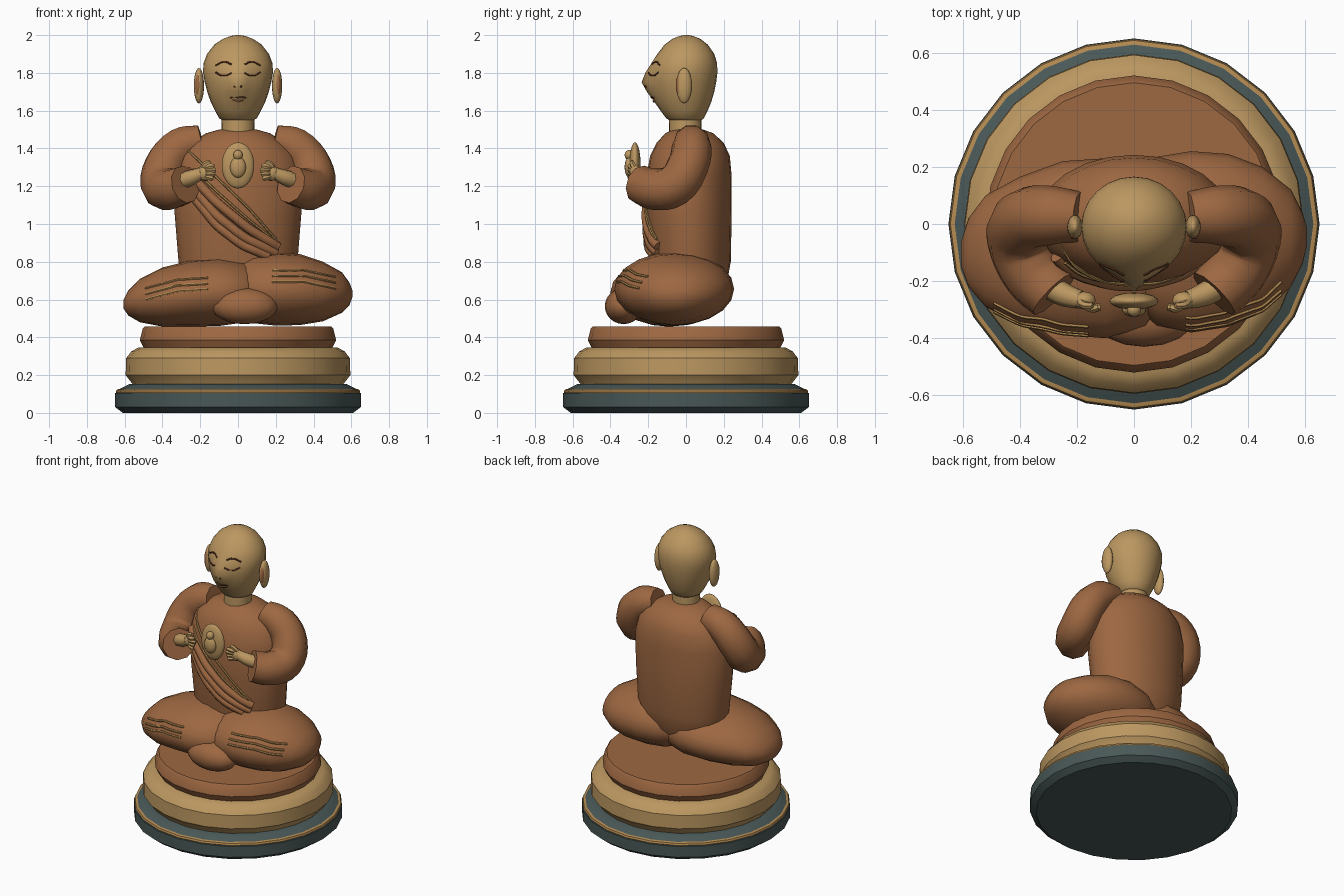
import bpy, bmesh, math
from mathutils import Vector
from mathutils.bvhtree import BVHTree

if "Cube" in bpy.data.objects:
    bpy.data.objects.remove(bpy.data.objects["Cube"])


def material(name, rgb):
    m = bpy.data.materials.new(name)
    m.diffuse_color = (*rgb, 1)
    m.use_nodes = True
    m.node_tree.nodes["Principled BSDF"].inputs["Base Color"].default_value = m.diffuse_color
    return m


SKIN = material("pale bronze", (0.50, 0.31, 0.118))
ROBE = material("robe brown", (0.34, 0.138, 0.054))
DARK = material("dark slate", (0.066, 0.098, 0.095))
GOLD = material("gold trim", (0.46, 0.26, 0.085))
LINE = material("dark brown", (0.11, 0.035, 0.015))


def add(name, mesh, mat, angle=50):
    mesh.materials.clear()
    mesh.materials.append(mat)
    mesh.polygons.foreach_set("use_smooth", [True] * len(mesh.polygons))
    mesh.set_sharp_from_angle(angle=math.radians(angle))
    ob = bpy.data.objects.new(name, mesh)
    bpy.context.collection.objects.link(ob)
    return ob


def loft(name, stations, mat, axis="z", sides=24, angle=50):
    """Ellipse rings along an axis: (position, a_min, a_max, b_min, b_max)."""
    bm = bmesh.new()
    rings = []
    for t, a0, a1, b0, b1 in stations:
        ring = []
        for k in range(sides):
            w = 2 * math.pi * k / sides
            a = (a0 + a1) / 2 + (a1 - a0) / 2 * math.cos(w)
            b = (b0 + b1) / 2 + (b1 - b0) / 2 * math.sin(w)
            ring.append(bm.verts.new((a, b, t) if axis == "z" else (t, a, b)))
        rings.append(ring)
    for r, s in zip(rings, rings[1:]):
        for k in range(sides):
            j = (k + 1) % sides
            bm.faces.new((r[k], r[j], s[j], s[k]))
    bm.faces.new(rings[0])
    bm.faces.new(rings[-1])
    bmesh.ops.recalc_face_normals(bm, faces=bm.faces)
    mesh = bpy.data.meshes.new(name)
    bm.to_mesh(mesh)
    bm.free()
    return add(name, mesh, mat, angle)


def disc(name, profile, mat):
    return loft(name, [(z, -r, r, -r, r) for z, r in profile], mat, angle=30)


def ball(name, c, r, mat, segs=16):
    bm = bmesh.new()
    bmesh.ops.create_uvsphere(bm, u_segments=segs, v_segments=segs * 3 // 4, radius=1)
    for v in bm.verts:
        v.co = Vector(c) + Vector([v.co[i] * r[i] for i in range(3)])
    mesh = bpy.data.meshes.new(name)
    bm.to_mesh(mesh)
    bm.free()
    return add(name, mesh, mat)


def tubes(name, paths, mat, res=2, steps=4):
    """Smooth tubes through (x, y, z, radius) points, one mesh."""
    cu = bpy.data.curves.new(name, "CURVE")
    cu.dimensions = "3D"
    cu.bevel_depth, cu.bevel_resolution = 1, res
    cu.resolution_u, cu.use_fill_caps = steps, True
    for path in paths:
        sp = cu.splines.new("BEZIER")
        sp.bezier_points.add(len(path) - 1)
        for p, (x, y, z, r) in zip(sp.bezier_points, path):
            p.co, p.radius = (x, y, z), r
            p.handle_left_type = p.handle_right_type = "AUTO"
    tmp = bpy.data.objects.new(name + "_curve", cu)
    bpy.context.collection.objects.link(tmp)
    dg = bpy.context.evaluated_depsgraph_get()
    mesh = bpy.data.meshes.new_from_object(tmp.evaluated_get(dg))
    bpy.data.objects.remove(tmp)
    mesh.name = name
    return add(name, mesh, mat)


def flip(path):
    return [(-p[0], *p[1:]) for p in path]


def on_front(ob, pts, r, lift=0.0, n=10):
    """Lay a polyline of (x, z) points on the front surface of an object."""
    me = ob.data
    tree = BVHTree.FromPolygons([v.co for v in me.vertices], [p.vertices for p in me.polygons])
    out = []
    for i in range(n + 1):
        u = i / n * (len(pts) - 1)
        k = min(int(u), len(pts) - 2)
        x, z = Vector(pts[k]).lerp(Vector(pts[k + 1]), u - k)
        hit = tree.ray_cast(Vector((x, -3, z)), Vector((0, 1, 0)))[0]
        if hit:
            out.append((x, hit.y - lift, z, r))
    return out


# pedestal
disc("base", [(0, .61), (.03, .65), (.104, .65), (.108, .638), (.125, .63), (.14, .60), (.152, .575)], DARK)
disc("base_trim", [(.104, .644), (.11, .647), (.122, .643), (.126, .632)], GOLD)
disc("pedestal", [(.14, .555), (.155, .56), (.20, .595), (.29, .592), (.325, .565), (.345, .53)], SKIN)
disc("cushion", [(.335, .495), (.385, .52), (.445, .505), (.457, .495)], ROBE)

# body
torso = loft("torso", [
    (.60, -.24, .24, -.12, .17), (.68, -.29, .29, -.17, .215), (.80, -.315, .315, -.19, .237),
    (1.05, -.335, .335, -.21, .242), (1.25, -.34, .34, -.21, .242), (1.36, -.31, .31, -.19, .232),
    (1.43, -.25, .25, -.155, .20), (1.48, -.17, .17, -.11, .145), (1.50, -.10, .10, -.07, .09)], ROBE)
left_leg = loft("left_leg", [
    (-.06, -.16, .14, .58, .74), (.0, -.29, .20, .51, .80), (.08, -.355, .235, .475, .835),
    (.20, -.38, .255, .462, .85), (.33, -.36, .245, .465, .84), (.45, -.31, .20, .485, .80),
    (.55, -.22, .12, .53, .745), (.59, -.14, .04, .57, .69), (.605, -.08, -.01, .61, .65)], ROBE, "x", 20)
right_leg = loft("right_leg", [
    (.12, -.25, .10, .54, .74), (.04, -.36, .18, .48, .80), (-.10, -.40, .23, .46, .82),
    (-.25, -.388, .22, .457, .807), (-.40, -.355, .165, .457, .77), (-.52, -.29, .10, .48, .71),
    (-.58, -.22, .02, .515, .65), (-.605, -.15, -.06, .55, .60)], ROBE, "x", 20)
ball("foot", (.035, -.33, .565), (.175, .10, .095), ROBE)

# sleeves, forearms and hands
sleeve = [(.19, .025, 1.44, .088), (.30, .03, 1.41, .105), (.385, .01, 1.31, .112),
          (.40, -.06, 1.205, .115), (.355, -.17, 1.185, .11), (.28, -.245, 1.21, .102)]
tubes("sleeves", [sleeve, flip(sleeve)], ROBE, res=3)
wrist = [(.31, -.21, 1.225, .045), (.25, -.245, 1.245, .042), (.19, -.265, 1.27, .033)]
tubes("forearms", [wrist, flip(wrist)], SKIN)
fingers = [[(.175, -.275, 1.27 + .014 * i, .017), (.145, -.295, 1.275 + .02 * i, .016),
            (.118 + .008 * abs(i - .5), -.29, 1.272 + .022 * i, .012)] for i in (-1.5, -.5, .5, 1.5)]
fingers.append([(.19, -.27, 1.29, .015), (.17, -.285, 1.32, .014), (.145, -.285, 1.328, .011)])
tubes("fingers", fingers + [flip(f) for f in fingers], SKIN, res=1, steps=3)
for s, side in ((1, "left"), (-1, "right")):
    ball(side + "_palm", (s * .175, -.268, 1.27), (.042, .032, .042), SKIN, 12)
    ball(side + "_ear", (s * .207, -.01, 1.732), (.027, .042, .094), SKIN)
    ball(side + "_ear_hollow", (s * .212, -.036, 1.735), (.014, .018, .058), ROBE, 12)

# draped sash and its seams
folds = [[(-.27, 1.28), (-.12, 1.12), (.05, .98), (.21, .88)],
         [(-.26, 1.22), (-.12, 1.05), (.03, .93), (.20, .845)],
         [(-.24, 1.15), (-.11, .99), (.02, .89), (.16, .83)]]
tubes("sash_folds", [on_front(torso, f, .026, .003) for f in folds], ROBE)
seams = [[(-.265, 1.39), (-.1, 1.235), (.06, 1.08), (.20, .92)],
         [(-.24, 1.29), (-.1, 1.16), (.06, 1.02), (.20, .91)]]
tubes("sash_seams", [on_front(torso, f, .007, .004) for f in seams], GOLD, res=1)

# folds on the legs
lines = [on_front(right_leg, [(-.49, .66 - .03 * i), (-.32, .705 - .03 * i), (-.16, .715 - .03 * i)], .007)
         for i in range(3)]
lines += [on_front(left_leg, [(.18, .755 - .03 * i), (.35, .755 - .03 * i), (.515, .72 - .03 * i)], .007)
          for i in range(3)]
tubes("leg_folds", lines, GOLD, res=1, steps=2)

# chest medallion with a small seated figure
ball("medallion", (0, -.27, 1.31), (.086, .03, .122), SKIN, 20)
ball("medallion_body", (0, -.30, 1.30), (.042, .025, .055), SKIN)
ball("medallion_head", (0, -.30, 1.365), (.025, .025, .027), SKIN)

# neck and head, with the nose drawn out of the face
loft("neck", [(1.46, -.088, .088, -.09, .083), (1.60, -.085, .085, -.088, .08)], SKIN)
head = loft("head", [
    (1.545, -.075, .075, -.08, .075), (1.56, -.10, .10, -.105, .095), (1.60, -.122, .122, -.135, .115),
    (1.65, -.146, .146, -.162, .135), (1.70, -.163, .163, -.18, .15), (1.75, -.176, .176, -.188, .16),
    (1.80, -.185, .185, -.188, .166), (1.85, -.183, .183, -.176, .165), (1.90, -.164, .164, -.152, .15),
    (1.95, -.125, .125, -.113, .115), (1.98, -.08, .08, -.072, .076), (1.995, -.04, .04, -.035, .04),
    (2.0, -.012, .012, -.01, .014)], SKIN)
for v in head.data.vertices:
    if v.co.y < 0:
        v.co.y -= .047 * max(0, 1 - abs(v.co.x) / .075) * max(0, 1 - abs(v.co.z - 1.75) / .12)

# closed eyes, brows, nostrils and mouth
marks = []
for arc in ([(.035, 1.845), (.06, 1.858), (.085, 1.858), (.118, 1.84)],
            [(.035, 1.80), (.06, 1.787), (.09, 1.787), (.118, 1.803)]):
    marks += [on_front(head, a, .005) for a in (arc, [(-x, z) for x, z in arc])]
marks += [on_front(head, [(s * .013, 1.727), (s * .02, 1.727)], .006, n=2) for s in (1, -1)]
marks.append(on_front(head, [(-.042, 1.668), (-.015, 1.673), (0, 1.668), (.015, 1.673), (.042, 1.668)], .004))
tubes("face_lines", marks, LINE, res=1, steps=2)
tubes("lower_lip", [on_front(head, [(-.028, 1.657), (0, 1.65), (.028, 1.657)], .007)], ROBE, res=1)
